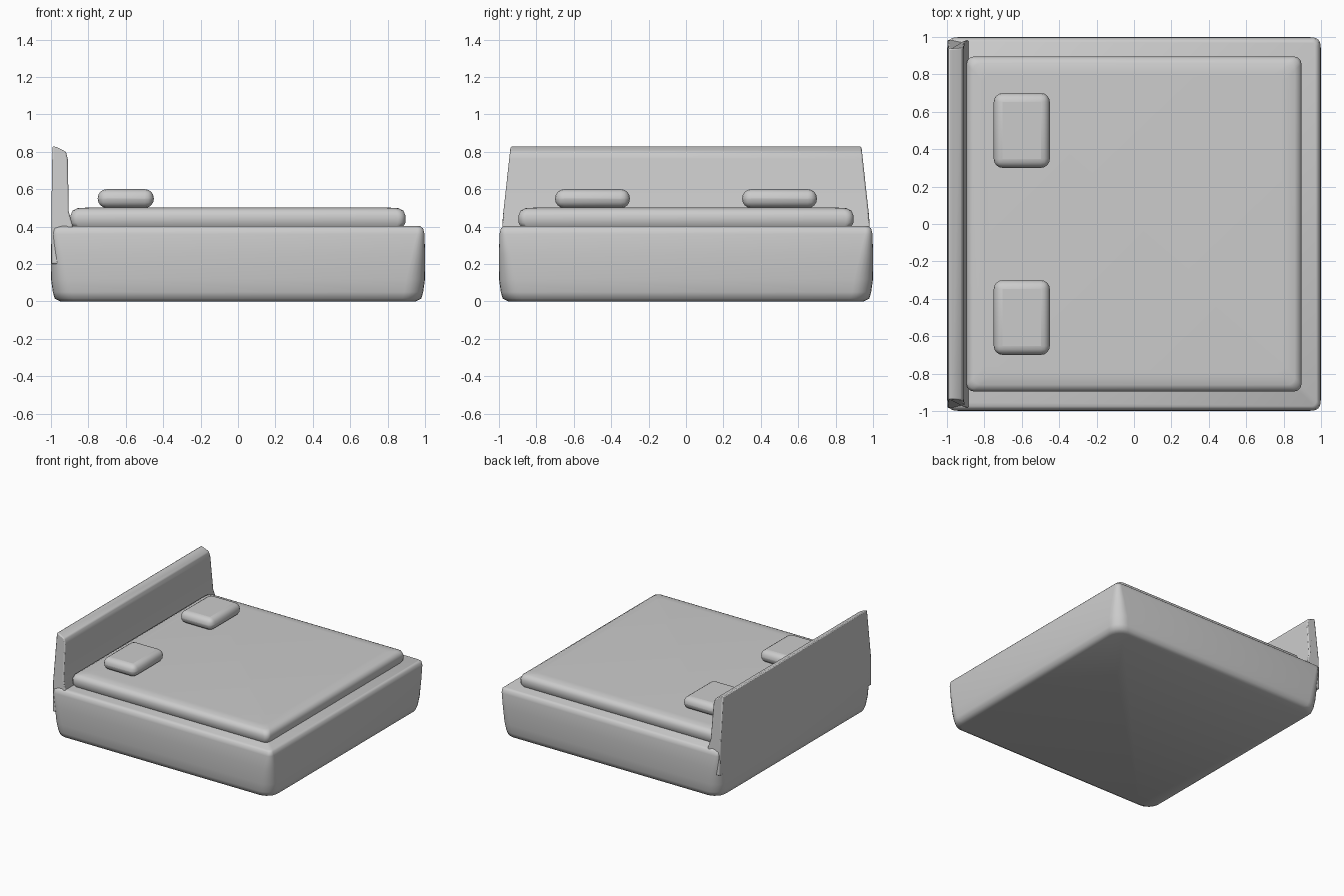
import bpy, bmesh, math

cube = bpy.data.objects.get("Cube")
if cube:
    bpy.data.objects.remove(cube, do_unlink=True)

grey = bpy.data.materials.new("plain grey")
grey.use_nodes = True
grey.diffuse_color = (0.6, 0.6, 0.6, 1)
grey.node_tree.nodes["Principled BSDF"].inputs["Base Color"].default_value = (0.6, 0.6, 0.6, 1)


def finish(name, bm, bevel=0, segments=4):
    """Turn a bmesh into a smooth grey object, with optional rounding."""
    bmesh.ops.recalc_face_normals(bm, faces=bm.faces)
    mesh = bpy.data.meshes.new(name)
    bm.to_mesh(mesh)
    bm.free()
    mesh.materials.append(grey)
    obj = bpy.data.objects.new(name, mesh)
    bpy.context.collection.objects.link(obj)
    if bevel:
        mod = obj.modifiers.new("rounding", "BEVEL")
        mod.width, mod.segments = bevel, segments
    bpy.ops.object.select_all(action="DESELECT")
    obj.select_set(True)
    bpy.context.view_layer.objects.active = obj
    bpy.ops.object.shade_smooth_by_angle(angle=math.radians(50))
    return obj


def rounded_square(half, radius, z, steps=6):
    """Points of a square outline with round corners."""
    points = []
    for corner in range(4):
        for i in range(steps + 1):
            a = math.pi / 2 * (corner + i / steps)
            mid = math.pi / 2 * (corner + 0.5)
            c = (half - radius) * math.sqrt(2)
            points.append((c * math.cos(mid) + radius * math.cos(a),
                           c * math.sin(mid) + radius * math.sin(a), z))
    return points


def loft(name, rings):
    """Skin a stack of rounded squares given as (half, radius, z)."""
    bm = bmesh.new()
    loops = [[bm.verts.new(p) for p in rounded_square(*r)] for r in rings]
    for low, high in zip(loops, loops[1:]):
        for i in range(len(low)):
            j = (i + 1) % len(low)
            bm.faces.new((low[i], low[j], high[j], high[i]))
    bm.faces.new(loops[0][::-1])
    bm.faces.new(loops[-1])
    return finish(name, bm)


def box(name, centre, size, bevel):
    bm = bmesh.new()
    bmesh.ops.create_cube(bm, size=1)
    bmesh.ops.scale(bm, vec=size, verts=bm.verts)
    bmesh.ops.translate(bm, vec=centre, verts=bm.verts)
    return finish(name, bm, bevel)


# Bed base: softer at the bottom, crisper round the top rim
loft("bed_base", [
    (0.95, 0.10, 0.0), (0.98, 0.10, 0.015), (0.99, 0.10, 0.05),
    (1.0, 0.10, 0.12), (1.0, 0.07, 0.25), (0.997, 0.04, 0.36),
    (0.99, 0.03, 0.39), (0.975, 0.03, 0.402)])

# Mattress with a soft top edge
loft("mattress", [
    (0.88, 0.04, 0.395), (0.895, 0.04, 0.42), (0.895, 0.04, 0.46),
    (0.885, 0.04, 0.485), (0.86, 0.04, 0.498), (0.80, 0.05, 0.502)])

# Headboard: side profile spanned across the bed, narrower at the top
profile = [(-0.998, 0.2), (-0.998, 0.45), (-0.992, 0.83), (-0.97, 0.825),
           (-0.92, 0.80), (-0.91, 0.76), (-0.905, 0.48), (-0.885, 0.41), (-0.885, 0.2)]
bm = bmesh.new()
sides = []
for side in (-1, 1):
    sides.append([bm.verts.new((x, side * (0.985 - 0.11 * max(0, z - 0.4)), z)) for x, z in profile])
for i in range(len(profile)):
    j = (i + 1) % len(profile)
    bm.faces.new((sides[0][i], sides[0][j], sides[1][j], sides[1][i]))
for end in sides:
    bm.faces.new(end)
finish("headboard", bm, 0.008, 2)

# Two pillows
for name, y in (("right_pillow", -0.5), ("left_pillow", 0.5)):
    box(name, (-0.6, y, 0.55), (0.3, 0.4, 0.1), 0.048)
